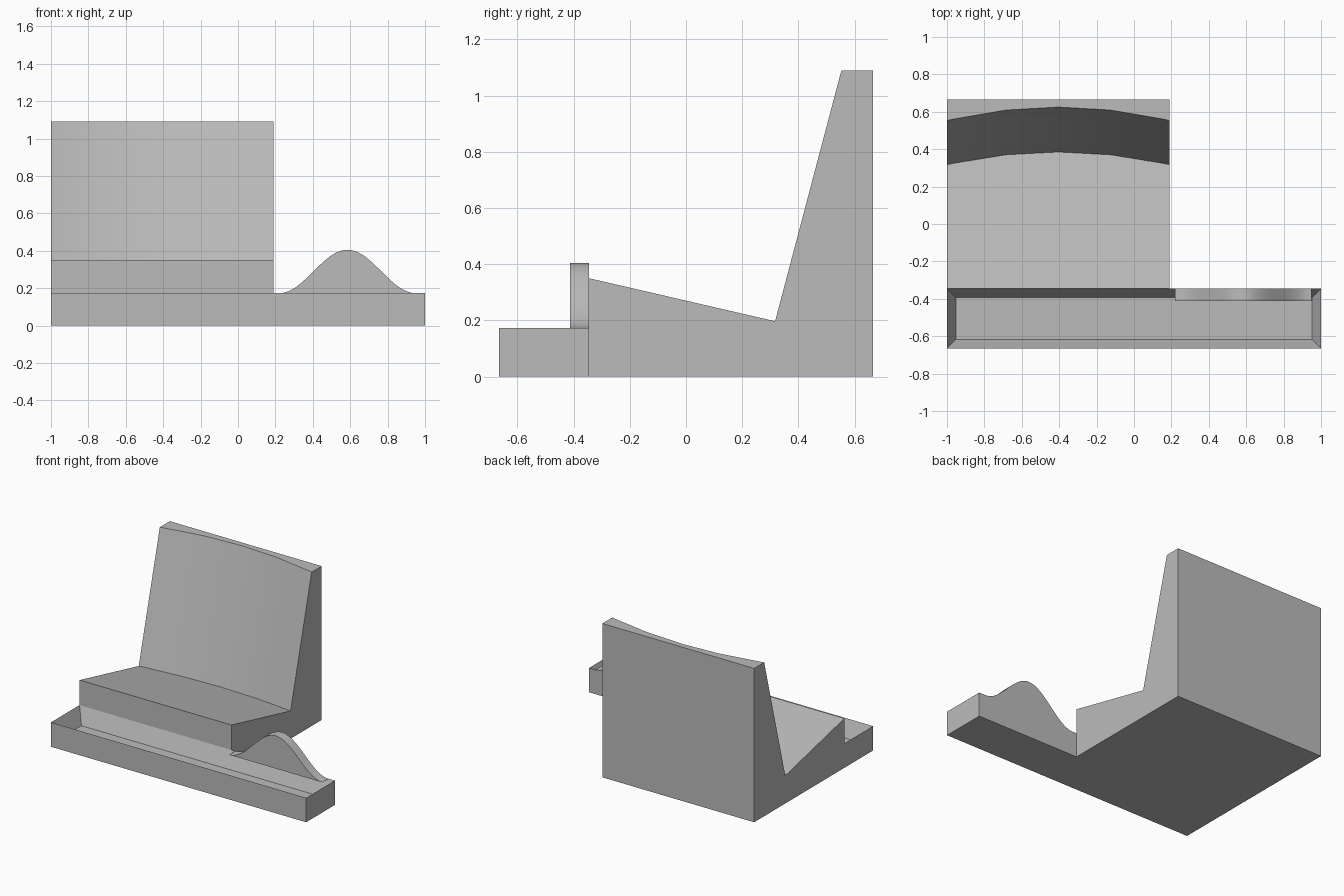
import bpy, bmesh, math

cube = bpy.data.objects.get("Cube")
if cube:
    bpy.data.objects.remove(cube, do_unlink=True)

grey = bpy.data.materials.new("plain grey")
grey.use_nodes = True
color = (0.5, 0.5, 0.5, 1)
grey.diffuse_color = color
grey.node_tree.nodes["Principled BSDF"].inputs["Base Color"].default_value = color

SEAT_LEFT, SEAT_RIGHT = -1.0, 0.19
TRAY_FRONT, TRAY_BACK, BACK = -0.665, -0.345, 0.665
TRAY_TOP, WALL = 0.173, 0.068


def finish(name, bm):
    bmesh.ops.recalc_face_normals(bm, faces=bm.faces)
    mesh = bpy.data.meshes.new(name)
    bm.to_mesh(mesh)
    bm.free()
    mesh.materials.append(grey)
    obj = bpy.data.objects.new(name, mesh)
    bpy.context.collection.objects.link(obj)
    bpy.ops.object.select_all(action="DESELECT")
    obj.select_set(True)
    bpy.context.view_layer.objects.active = obj
    bpy.ops.object.shade_smooth_by_angle(angle=math.radians(25))
    return obj


def loft(name, sections):
    """Closed solid through a row of matching outlines."""
    bm = bmesh.new()
    rings = [[bm.verts.new(p) for p in section] for section in sections]
    count = len(rings[0])
    for a, b in zip(rings, rings[1:]):
        for i in range(count):
            j = (i + 1) % count
            bm.faces.new((a[i], a[j], b[j], b[i]))
    bm.faces.new(rings[0])
    bm.faces.new(rings[-1][::-1])
    return finish(name, bm)


# Seat block with a hollowed, leaning backrest
def seat_section(x):
    mid = (SEAT_LEFT + SEAT_RIGHT) / 2
    hollow = 0.072 * (1 - ((x - mid) / (SEAT_RIGHT - mid)) ** 2)
    crease_y = 0.317 + hollow * 0.945
    crease_z = 0.197 - 0.231 * (crease_y - 0.317)
    outline = [(TRAY_BACK, 0), (TRAY_BACK, 0.35), (crease_y, crease_z),
               (0.553 + hollow, 1.09), (BACK, 1.09), (BACK, 0)]
    return [(x, y, z) for y, z in outline]


stations = [SEAT_LEFT, -0.97, -0.685, -0.405, -0.125, 0.16, SEAT_RIGHT]
loft("seat_and_backrest", [seat_section(x) for x in stations])

# Tray with a long recessed pocket
bm = bmesh.new()
bmesh.ops.create_cube(bm, size=1)
for v in bm.verts:
    v.co.x *= 2
    v.co.y = TRAY_FRONT if v.co.y < 0 else TRAY_BACK
    v.co.z = 0 if v.co.z < 0 else TRAY_TOP
bm.normal_update()
top = max(bm.faces, key=lambda f: f.normal.z)
bmesh.ops.inset_region(bm, faces=[top], thickness=WALL)
bmesh.ops.translate(bm, verts=top.verts, vec=(0, 0, -0.115))
finish("tray", bm)

# Bell-shaped crest on the rear rim of the tray
CENTRE, HALF, HEIGHT = 0.585, 0.365, 0.232
crest = []
for i in range(41):
    t = -1 + i / 20
    z = TRAY_TOP + HEIGHT * (1 + math.cos(math.pi * t)) / 2
    crest.append((CENTRE + HALF * t, z))
loft("rim_crest", [[(x, y, z) for x, z in crest] for y in (TRAY_BACK - WALL, TRAY_BACK)])
